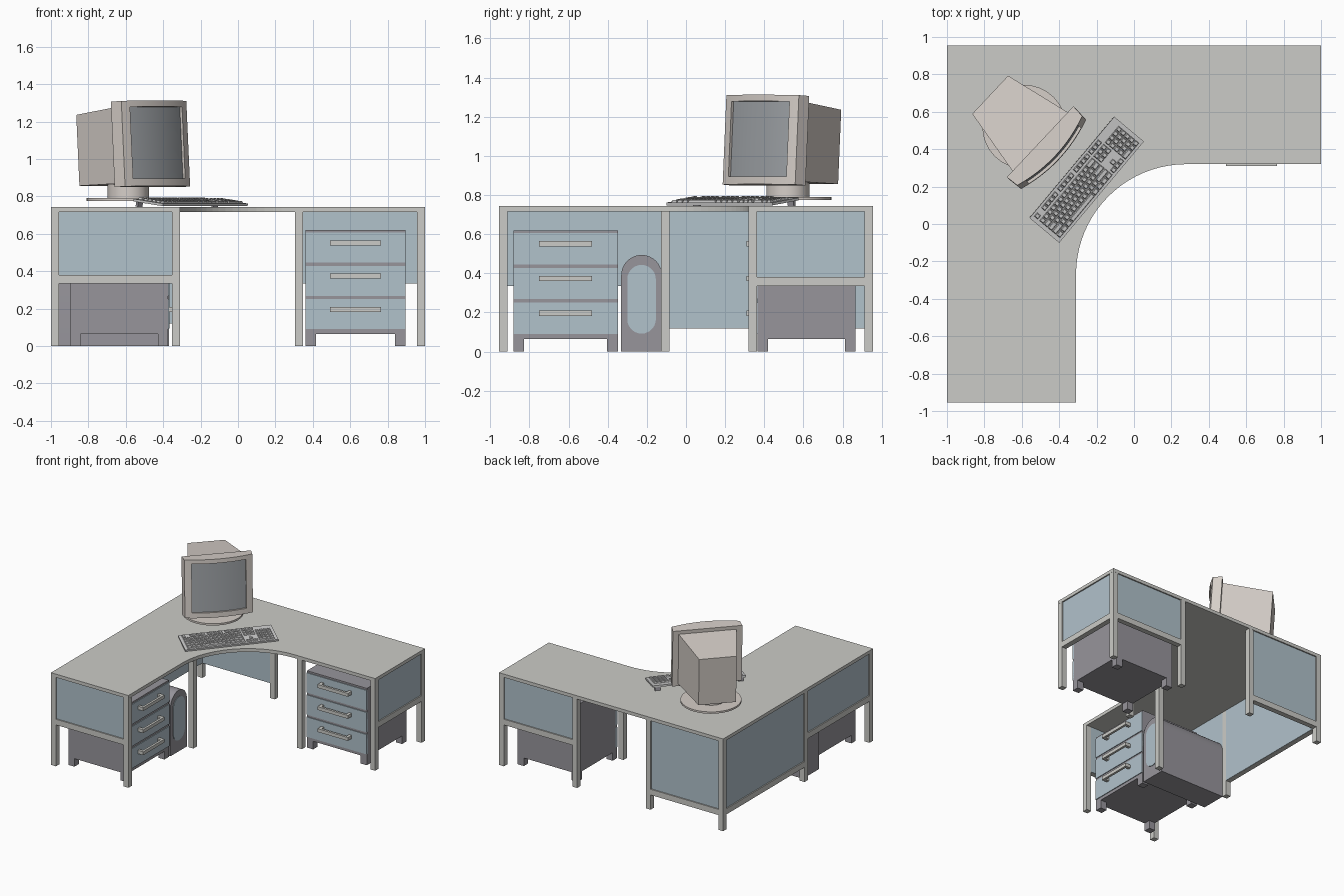
import bpy, bmesh
from math import radians, cos, sin, pi
from mathutils import Matrix, Vector

if "Cube" in bpy.data.objects:
    bpy.data.objects.remove(bpy.data.objects["Cube"])


def material(name, rgb):
    m = bpy.data.materials.new(name)
    m.diffuse_color = (*rgb, 1)
    m.use_nodes = True
    m.node_tree.nodes["Principled BSDF"].inputs["Base Color"].default_value = m.diffuse_color
    return m


GREY = material("frame_grey", (0.60, 0.60, 0.57))
BLUE = material("panel_blue", (0.44, 0.54, 0.60))
DARK = material("cabinet_dark", (0.31, 0.30, 0.33))
BEIGE = material("casing_beige", (0.67, 0.62, 0.58))
GLASS = material("screen_glass", (0.34, 0.36, 0.38))
KEYS = material("key_grey", (0.62, 0.62, 0.61))
I = Matrix.Identity(4)


def finish(name, bm, mat, M=I):
    bm.transform(M)
    bmesh.ops.recalc_face_normals(bm, faces=bm.faces)
    me = bpy.data.meshes.new(name)
    bm.to_mesh(me)
    bm.free()
    me.materials.append(mat)
    ob = bpy.data.objects.new(name, me)
    bpy.context.collection.objects.link(ob)
    return ob


def frustum(bm, low, high):
    """Join two four-point rings into a closed block."""
    a = [bm.verts.new(p) for p in low]
    b = [bm.verts.new(p) for p in high]
    bm.faces.new(a[::-1])
    bm.faces.new(b)
    for i in range(4):
        j = (i + 1) % 4
        bm.faces.new((a[i], a[j], b[j], b[i]))


def rect(x0, y0, x1, y1, z):
    return [(x0, y0, z), (x1, y0, z), (x1, y1, z), (x0, y1, z)]


def boxes(name, items, mat, M=I):
    bm = bmesh.new()
    for x0, y0, z0, x1, y1, z1 in items:
        frustum(bm, rect(x0, y0, x1, y1, z0), rect(x0, y0, x1, y1, z1))
    return finish(name, bm, mat, M)


def prism(name, pts, z0, z1, mat, M=I):
    bm = bmesh.new()
    f = bm.faces.new([bm.verts.new((x, y, z0)) for x, y in pts])
    up = bmesh.ops.extrude_face_region(bm, geom=[f])["geom"]
    verts = [v for v in up if isinstance(v, bmesh.types.BMVert)]
    bmesh.ops.translate(bm, vec=(0, 0, z1 - z0), verts=verts)
    return finish(name, bm, mat, M)


def arc(cx, cy, r, a0, a1, n):
    return [(cx + r * cos(radians(a0 + (a1 - a0) * i / n)),
             cy + r * sin(radians(a0 + (a1 - a0) * i / n))) for i in range(n + 1)]


def smooth(ob):
    bpy.ops.object.select_all(action='DESELECT')
    bpy.context.view_layer.objects.active = ob
    ob.select_set(True)
    bpy.ops.object.shade_smooth_by_angle(angle=radians(30))


# Desk top with the curved inner corner
TOP = 0.717
outline = [(-1, -0.955), (-0.31, -0.955)] + arc(0.28, -0.27, 0.59, 180, 90, 20)
outline += [(1, 0.32), (1, 0.955), (-1, 0.955)]
prism("desk_top", outline, TOP, 0.744, GREY)

# Square legs
H = 0.0215
X0, X1, X2, X3 = -0.978, -0.331, 0.325, 0.978
Y0, Y1, Y2, Y3 = -0.933, -0.105, 0.342, 0.933
legs = [(X0, Y0), (X1, Y0), (X1, Y1), (X0, Y1), (X0, Y3),
        (X1, Y3), (X2, Y3), (X3, Y3), (X3, Y2), (X2, Y2)]
boxes("desk_legs", [(x - H, y - H, 0, x + H, y + H, TOP) for x, y in legs], GREY)


# Panels between legs, each with a rail along its lower outside edge
def screen_panel(name, a, b, out, z):
    a, b, out = Vector(a), Vector(b), Vector(out)
    along = (b - a).normalized()

    def block(o0, o1, za, zb):
        p, q = a + along * H + out * o0, b - along * H + out * o1
        return (min(p.x, q.x), min(p.y, q.y), za, max(p.x, q.x), max(p.y, q.y), zb)
    boxes(name + "_panel", [block(-H, 0.012, z, TOP)], BLUE)
    boxes(name + "_rail", [block(-0.018, H, z - 0.001, z + 0.045)], GREY)


screen_panel("front_end", (X0, Y0), (X1, Y0), (0, -1), 0.335)
screen_panel("left_front", (X0, Y0), (X0, Y1), (-1, 0), 0.335)
screen_panel("left_rear", (X0, Y1), (X0, Y3), (-1, 0), 0.12)
screen_panel("back_left", (X0, Y3), (X1, Y3), (0, 1), 0.12)
screen_panel("back_right", (X2, Y3), (X3, Y3), (0, 1), 0.335)
screen_panel("right_end", (X3, Y2), (X3, Y3), (1, 0), 0.335)


# Drawer pedestals
def pedestal(name, M, depth):
    w, f = 0.267, 0.055
    body = [(-w, 0.004, 0.065, w, depth, 0.62)]
    for x in (-w, w - f):
        for y in (0.004, depth - f):
            body.append((x, y, 0, x + f, y + f, 0.066))
    boxes(name + "_cabinet", body, DARK, M)
    for i, z in enumerate((0.09, 0.268, 0.446)):
        boxes(f"{name}_drawer_{i + 1}", [(-w, -0.002, z, w, 0.02, z + 0.16)], BLUE, M)
        h0, h1 = z + 0.092, z + 0.119
        boxes(f"{name}_handle_{i + 1}",
              [(-0.136, -0.05, h0, 0.136, -0.032, h1),
               (-0.136, -0.032, h0, -0.112, 0, h1),
               (0.112, -0.032, h0, 0.136, 0, h1)], GREY, M)


pedestal("right_pedestal", Matrix.Translation((0.628, 0.36, 0)), 0.507)
pedestal("left_pedestal",
         Matrix.Translation((-0.37, -0.615, 0)) @ Matrix.Rotation(pi / 2, 4, 'Z'), 0.527)

# Computer tower with arched top and rounded front inset, profile in y and z
side = Matrix(((0, 0, 1, 0), (1, 0, 0, 0), (0, 1, 0, 0), (0, 0, 0, 1)))
cy = -0.227
smooth(prism("tower_case", [(cy - 0.104, 0), (cy + 0.104, 0)] + arc(cy, 0.39, 0.104, 0, 180, 16),
             -0.957, -0.37, DARK, side))
smooth(prism("tower_front_inset", arc(cy, 0.37, 0.073, 0, 180, 14) + arc(cy, 0.165, 0.073, 180, 360, 14),
             -0.38, -0.366, BLUE, side))

# Monitor stand
mx, my = -0.587, 0.52
ring = lambda r, n: arc(mx, my, r, 0, 360, n)[:-1]
smooth(prism("monitor_base", ring(0.224, 32), 0.775, 0.79, BEIGE))
smooth(prism("monitor_neck", ring(0.11, 24), 0.788, 0.88, BEIGE))

# Monitor casing, turned to the corner and tilted back
M = (Matrix.Translation((mx, my, 0.84)) @ Matrix.Rotation(radians(46.8), 4, 'Z')
     @ Matrix.Rotation(radians(-3.5), 4, 'X'))


def bowed(half, edge_y, bulge, back_half, back_y, n=12):
    xs = [-half + 2 * half * i / n for i in range(n + 1)]
    return [(x, edge_y - bulge * (1 - (x / half) ** 2)) for x in xs] + \
           [(back_half, back_y), (-back_half, back_y)]


bezel = prism("monitor_bezel", bowed(0.254, -0.216, 0.04, 0.26, -0.145), 0, 0.458, BEIGE, M)
cutter = boxes("screen_cutter", [(-0.203, -0.35, 0.04, 0.203, -0.2, 0.425)], BEIGE, M)
cutter.hide_render = True
cut = bezel.modifiers.new("screen_opening", 'BOOLEAN')
cut.operation, cut.solver, cut.object = 'DIFFERENCE', 'EXACT', cutter
bpy.context.view_layer.objects.active = bezel
bpy.ops.object.modifier_apply(modifier=cut.name)
bpy.data.objects.remove(cutter)
smooth(bezel)
smooth(prism("monitor_screen", bowed(0.203, -0.214, 0.026, 0.203, -0.195), 0.04, 0.425, GLASS, M))
bm = bmesh.new()
frustum(bm, [(-0.217, -0.15, 0.02), (0.217, -0.15, 0.02), (0.217, -0.15, 0.43), (-0.217, -0.15, 0.43)],
        [(-0.14, 0.225, 0.03), (0.14, 0.225, 0.03), (0.14, 0.225, 0.41), (-0.14, 0.225, 0.41)])
finish("monitor_rear_housing", bm, BEIGE, M)

# Keyboard base with rear feet
K = (Matrix.Translation((-0.254, 0.2375, 0.76)) @ Matrix.Rotation(radians(50.1), 4, 'Z')
     @ Matrix.Rotation(radians(7), 4, 'X'))
boxes("keyboard_base", [(-0.353, -0.104, 0, 0.353, 0.104, 0.014)], KEYS, K)
boxes("keyboard_feet", [(s * 0.315 - 0.02, 0.085, -0.027, s * 0.315 + 0.02, 0.1, 0.001)
                        for s in (-1, 1)], DARK, K)

# Keys: rows of widths in key units, negative values are gaps
rows = [
    [1, -1] + [1] * 4 + [-.5] + [1] * 4 + [-.5] + [1] * 4 + [-.25, 1, 1, 1],
    [1] * 13 + [2, -.25, 1, 1, 1, -.25, 1, 1, 1, 1],
    [1.5] + [1] * 12 + [1.5, -.25, 1, 1, 1, -.25, 1, 1, 1, 1],
    [1.75] + [1] * 11 + [2.25, -3.5, 1, 1, 1, 1],
    [2.25] + [1] * 10 + [2.75, -1.25, 1, -1.25, 1, 1, 1, 1],
    [1.25] * 3 + [6.25] + [1.25] * 4 + [-.25, 1, 1, 1, -.25, 2, 1, 1],
]
u, g, t = 0.0295, 0.0018, 0.004
bm = bmesh.new()
for r, row in enumerate(rows):
    x, y = -0.332, (0.064 if r == 0 else 0.056 - r * u)
    for w in row:
        if w > 0:
            a, b, c, d = x + g, y + g, x + w * u - g, y + u - g
            frustum(bm, rect(a, b, c, d, 0.013), rect(a + t, b + t, c - t, d - t, 0.024))
        x += abs(w) * u
finish("keyboard_keys", bm, KEYS, K)
